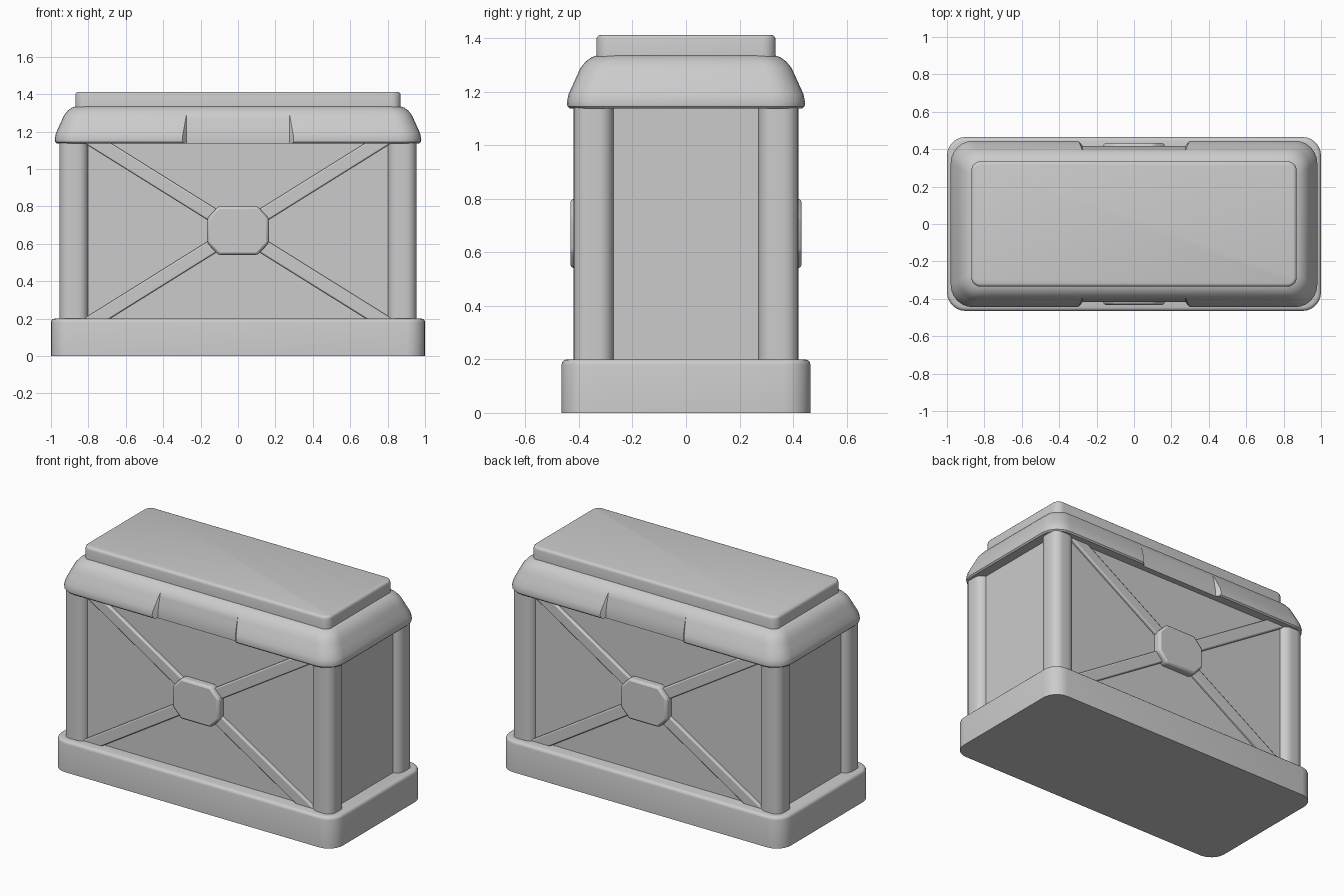
import bpy, bmesh
from math import cos, sin, pi, atan2, radians, hypot

if "Cube" in bpy.data.objects:
    bpy.data.objects.remove(bpy.data.objects["Cube"])


def finish(name, bm, bevel=0, angle=32):
    bmesh.ops.recalc_face_normals(bm, faces=bm.faces)
    me = bpy.data.meshes.new(name)
    bm.to_mesh(me)
    bm.free()
    ob = bpy.data.objects.new(name, me)
    bpy.context.collection.objects.link(ob)
    if bevel:
        m = ob.modifiers.new("bevel", 'BEVEL')
        m.width, m.segments = bevel, 2
    bpy.ops.object.select_all(action='DESELECT')
    ob.select_set(True)
    bpy.context.view_layer.objects.active = ob
    bpy.ops.object.shade_smooth_by_angle(angle=radians(angle))
    return ob


def outline(hx, hy, r, segs=6, notch=None):
    """Rounded rectangle; notch = depth of the recess in the long sides."""
    pts = []
    for k, (sx, sy) in enumerate([(1, 1), (-1, 1), (-1, -1), (1, -1)]):
        for i in range(segs + 1):
            a = (k + i / segs) * pi / 2
            pts.append((sx * (hx - r) + r * cos(a), sy * (hy - r) + r * sin(a)))
        if notch is not None and k in (0, 2):
            xo, xi = 0.276 + 0.8 * notch, 0.275
            for x, d in ((xo, 0), (xi, notch), (-xi, notch), (-xo, 0)):
                pts.append((x * sx, sy * (hy - d)))
    return pts


def loft(name, rings, cx=0, cy=0):
    """Skin a stack of (outline, z) rings and cap both ends."""
    bm = bmesh.new()
    loops = [[bm.verts.new((x + cx, y + cy, z)) for x, y in pts] for pts, z in rings]
    n = len(loops[0])
    for a, b in zip(loops, loops[1:]):
        for i in range(n):
            j = (i + 1) % n
            bm.faces.new((a[i], a[j], b[j], b[i]))
    bm.faces.new(loops[0][::-1])
    bm.faces.new(loops[-1])
    return finish(name, bm)


def slab(name, hx, hy, r, z0, z1, edge):
    """Rounded block with a softened top edge."""
    rings = [(outline(hx, hy, r), z0)]
    for i in range(4):
        a = i / 3 * pi / 2
        d = edge * (1 - cos(a))
        rings.append((outline(hx - d, hy - d, r - d), z1 - edge + edge * sin(a)))
    return loft(name, rings)


def box(name, x, y, z0, z1):
    bm = bmesh.new()
    bmesh.ops.create_cube(bm, size=1)
    for v in bm.verts:
        v.co = (v.co.x * 2 * x, v.co.y * 2 * y, (z0 + z1) / 2 + v.co.z * (z1 - z0))
    return finish(name, bm)


def plate(name, pts, y0, y1, bevel):
    """Extrude an xz polygon from y0 to y1."""
    bm = bmesh.new()
    f = bm.faces.new([bm.verts.new((x, y0, z)) for x, z in pts])
    ext = bmesh.ops.extrude_face_region(bm, geom=[f])
    for v in ext['geom']:
        if isinstance(v, bmesh.types.BMVert):
            v.co.y = y1
    return finish(name, bm, bevel)


# Base plinth, raised top panel and inner body
slab("base", 1.0, 0.465, 0.1, 0, 0.2, 0.02)
slab("lid_top", 0.87, 0.335, 0.05, 1.32, 1.412, 0.018)
box("body", 0.91, 0.38, 0.15, 1.16)

# Lid: (z, inset, recess depth of the grip on both long sides)
profile = [(1.137, 0.010, 0.017), (1.145, 0.002, 0.025), (1.16, 0, 0.027),
           (1.19, 0.006, 0.023), (1.23, 0.024, 0.013), (1.265, 0.040, 0.006),
           (1.29, 0.052, 0), (1.312, 0.070, 0), (1.328, 0.092, 0), (1.337, 0.118, 0)]
loft("lid", [(outline(0.98 - d, 0.445 - d, 0.12 - d * 0.4, notch=n), z)
             for z, d, n in profile])

# Rounded corner posts
for sx in (-1, 1):
    for sy in (-1, 1):
        o = outline(0.077, 0.075, 0.055)
        loft("corner_post", [(o, 0.17), (o, 1.16)], sx * 0.877, sy * 0.345)

# Diagonal braces and central plaque on front and back
CZ = 0.67
ang = atan2(0.424, 0.68)
L, W = hypot(0.84, 0.84 * 0.424 / 0.68), 0.037
oct_pts = [(0.165, 0.065), (0.105, 0.13), (-0.105, 0.13), (-0.165, 0.065),
           (-0.165, -0.065), (-0.105, -0.13), (0.105, -0.13), (0.165, -0.065)]
for side, s in (("front", -1), ("back", 1)):
    for i, a in enumerate((ang, -ang)):
        c, n = cos(a), sin(a)
        bar = [(u * c - v * n, CZ + u * n + v * c)
               for u, v in ((-L, -W), (L, -W), (L, W), (-L, W))]
        plate(side + "_brace", bar, s * 0.36, s * (0.401 + 0.0005 * i), 0.008)
    plate(side + "_plaque", [(x, z + CZ) for x, z in oct_pts], s * 0.37, s * 0.432, 0.014)
